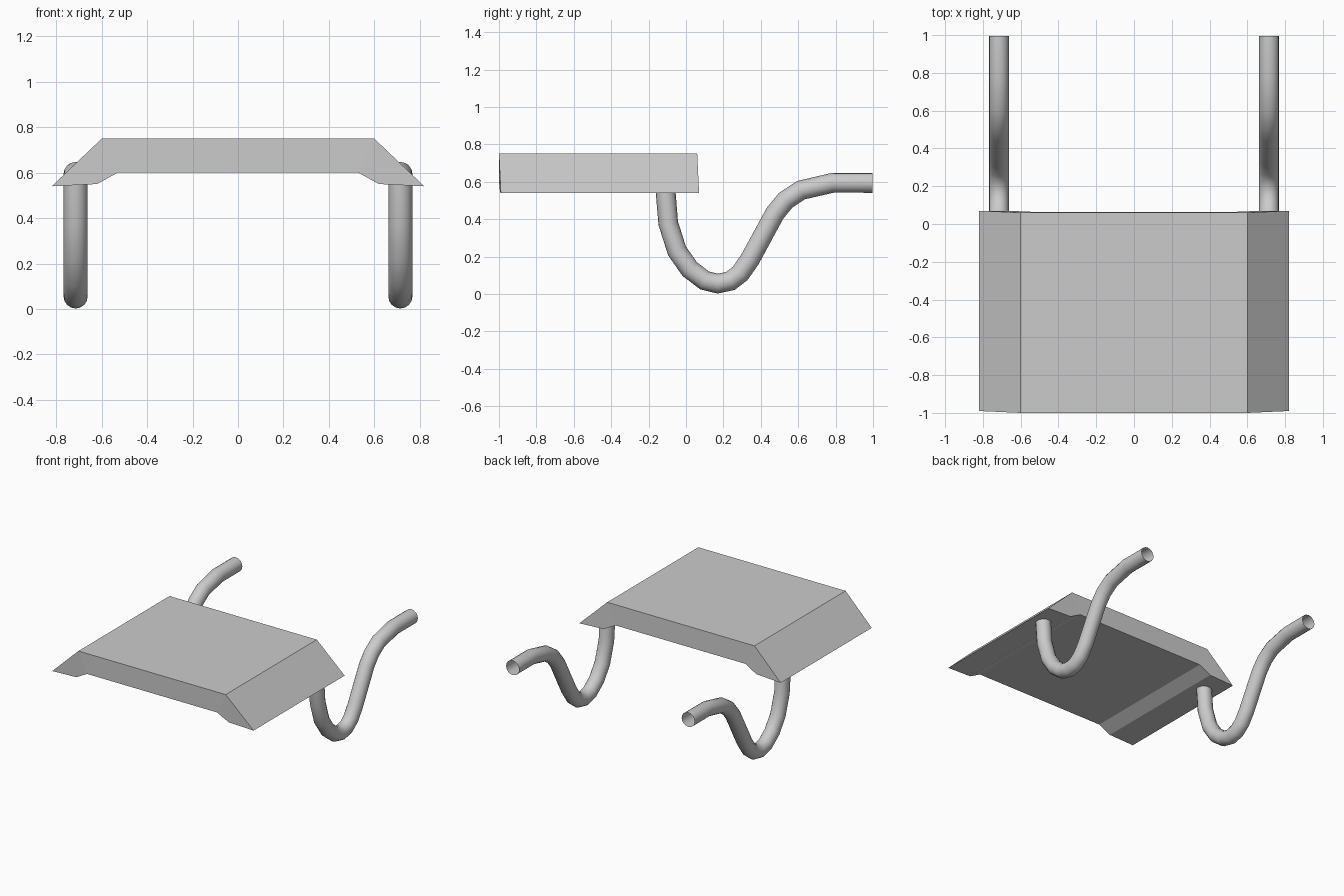
import bpy, bmesh

if "Cube" in bpy.data.objects:
    bpy.data.objects.remove(bpy.data.objects["Cube"])

# Deck: constant x-z profile, with slightly skewed end faces
half = [(0.60, 0.75, -1.0, 0.06), (0.82, 0.54, -0.99, 0.07),
        (0.62, 0.55, -0.995, 0.068), (0.53, 0.60, -1.0, 0.064)]
profile = half + [(-x, z, a, b) for x, z, a, b in reversed(half)]

bm = bmesh.new()
front = [bm.verts.new((x, a, z)) for x, z, a, b in profile]
back = [bm.verts.new((x, b, z)) for x, z, a, b in profile]
n = len(profile)
for i in range(n):
    j = (i + 1) % n
    bm.faces.new((front[i], front[j], back[j], back[i]))
# End caps, split as left wing, centre and right wing
for ring in (front, back):
    for ids in ((0, 1, 2, 3), (0, 3, 4, 7), (7, 4, 5, 6)):
        bm.faces.new([ring[i] for i in ids])
bmesh.ops.recalc_face_normals(bm, faces=bm.faces)
mesh = bpy.data.meshes.new("deck")
bm.to_mesh(mesh)
bm.free()
bpy.context.collection.objects.link(bpy.data.objects.new("deck", mesh))

# Bent tube path in the y-z plane
path = [(-0.11, 0.56), (-0.095, 0.378), (-0.048, 0.23), (0.02, 0.133),
        (0.10, 0.072), (0.17, 0.055), (0.238, 0.07), (0.29, 0.11),
        (0.342, 0.185), (0.475, 0.43), (0.532, 0.50), (0.615, 0.555),
        (0.783, 0.594), (0.996, 0.594)]


def tube(name, x):
    """Open-ended round tube swept along the path."""
    cu = bpy.data.curves.new(name, 'CURVE')
    cu.dimensions = '3D'
    cu.bevel_depth = 0.053
    cu.bevel_resolution = 6
    cu.use_fill_caps = False
    sp = cu.splines.new('POLY')
    sp.points.add(len(path) - 1)
    for p, (y, z) in zip(sp.points, path):
        p.co = (x, y, z, 1)
    sp.use_smooth = True
    ob = bpy.data.objects.new(name, cu)
    bpy.context.collection.objects.link(ob)
    bpy.ops.object.select_all(action='DESELECT')
    ob.select_set(True)
    bpy.context.view_layer.objects.active = ob
    bpy.ops.object.convert(target='MESH')
    bpy.ops.object.shade_smooth()


# Left and right tubes
tube("left_tube", -0.715)
tube("right_tube", 0.715)
